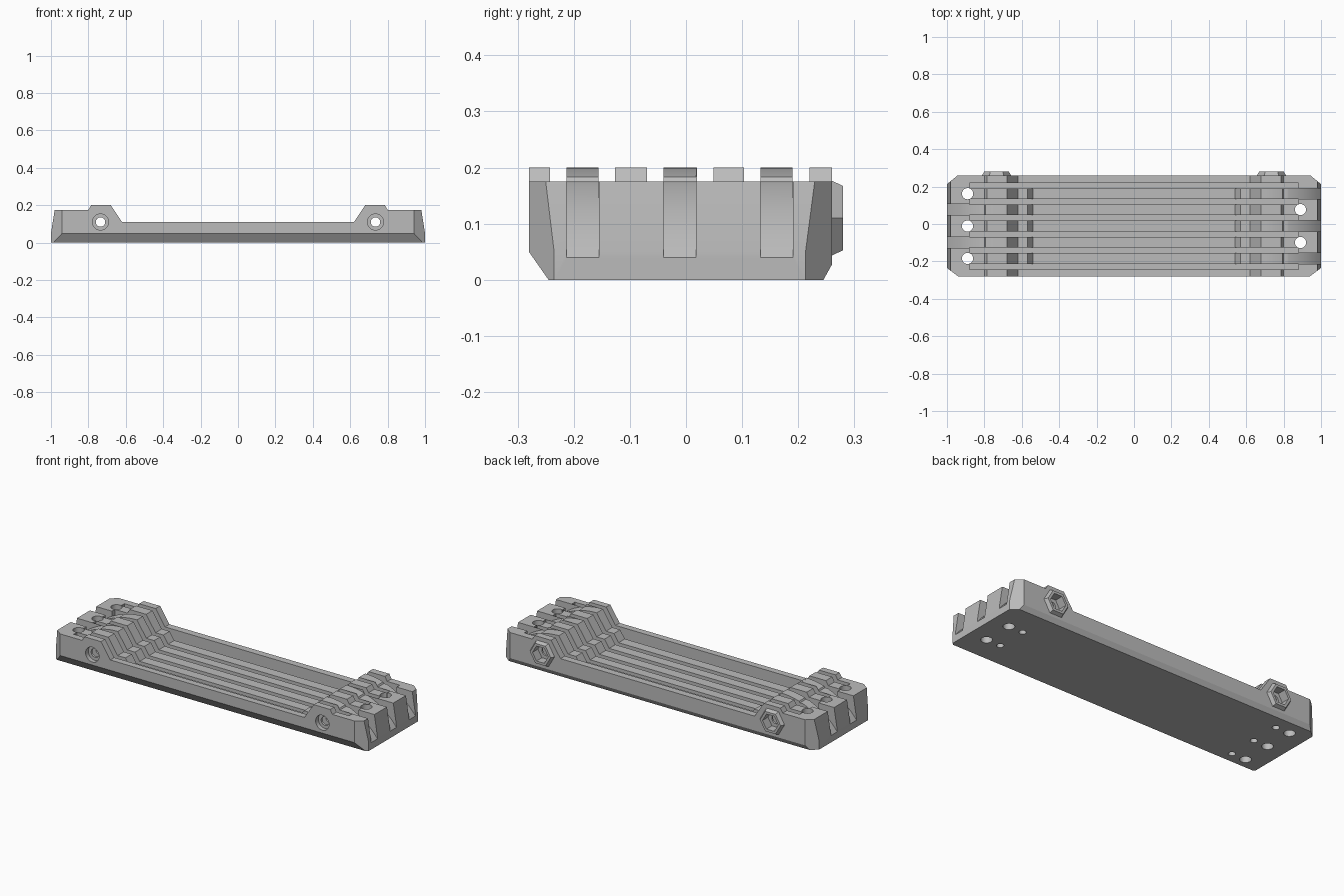
import bpy, bmesh, math
from mathutils import Vector, Matrix

if "Cube" in bpy.data.objects:
    bpy.data.objects.remove(bpy.data.objects["Cube"])

grey = bpy.data.materials.new("matte grey")
grey.use_nodes = True
COLOUR = (0.5, 0.5, 0.5, 1)
grey.diffuse_color = COLOUR
grey.node_tree.nodes["Principled BSDF"].inputs["Base Color"].default_value = COLOUR


def make(name, bm):
    bmesh.ops.recalc_face_normals(bm, faces=bm.faces[:])
    mesh = bpy.data.meshes.new(name)
    bm.to_mesh(mesh)
    bm.free()
    mesh.materials.append(grey)
    obj = bpy.data.objects.new(name, mesh)
    bpy.context.collection.objects.link(obj)
    return obj


def extrude(points, y0, y1):
    """Solid from an (x, z) outline, running from y0 to y1."""
    bm = bmesh.new()
    face = bm.faces.new([bm.verts.new((x, y0, z)) for x, z in points])
    new = bmesh.ops.extrude_face_region(bm, geom=[face])["geom"]
    verts = [g for g in new if isinstance(g, bmesh.types.BMVert)]
    bmesh.ops.translate(bm, verts=verts, vec=(0, y1 - y0, 0))
    return bm


def rod(centre, r1, r2, length, axis, sides=32):
    bm = bmesh.new()
    bmesh.ops.create_cone(bm, cap_ends=True, segments=sides, radius1=r1, radius2=r2, depth=length)
    turn = Matrix.Rotation(-math.pi / 2, 4, "X") if axis == "Y" else Matrix()
    bmesh.ops.transform(bm, verts=bm.verts[:], matrix=Matrix.Translation(centre) @ turn)
    return bm


def boolean(target, bm, operation="DIFFERENCE"):
    tool = make("cutter", bm)
    tool.hide_render = True
    mod = target.modifiers.new("cut", "BOOLEAN")
    mod.operation, mod.solver, mod.object = operation, "EXACT", tool
    bpy.context.view_layer.objects.active = target
    bpy.ops.object.modifier_apply(modifier=mod.name)
    bpy.data.objects.remove(tool)


def clip(bm, point, normal):
    bmesh.ops.bisect_plane(bm, geom=bm.verts[:] + bm.edges[:] + bm.faces[:],
                           plane_co=point, plane_no=normal, clear_outer=True)
    bmesh.ops.holes_fill(bm, edges=[e for e in bm.edges if e.is_boundary])


FRONT, BACK = -0.28, 0.26

# Body: side outline with a hump near each end
half = [(1, 0), (1, 0.05), (0.98, 0.175), (0.8, 0.175), (0.785, 0.2),
        (0.68, 0.2), (0.62, 0.11)]
bm = extrude(half + [(-x, z) for x, z in reversed(half)], FRONT, BACK)

# Slanted lower edges and cut corners
clip(bm, (0, FRONT, 0.05), (0, -0.05, -0.035))
clip(bm, (0, BACK, 0.027), (0, 0.027, -0.015))
for s in (-1, 1):
    clip(bm, (s, -0.235, 0), (s * 0.045, -0.06, 0))
    clip(bm, (s, 0.213, 0), (s * 0.045, 0.055, 0))
body = make("ribbed_mount_body", bm)

# Lowered floor between the humps
boolean(body, extrude([(-0.54, 0.065), (0.54, 0.065), (0.63, 0.2), (-0.63, 0.2)], -0.228, 0.205))

# Long grooves between the ribs
for y in (-0.228, -0.141, -0.055, 0.034, 0.118, 0.205):
    boolean(body, extrude([(-0.88, 0.045), (0.88, 0.045), (0.88, 0.3), (-0.88, 0.3)],
                          y - 0.0148, y + 0.0148))

# Curved end slots, three on the left end and two on the right
arc = []
for i in range(17):
    x = 0.69 + 0.31 * i / 16
    arc.append((x, -0.2 + math.sqrt(0.16 - (x - 0.68) ** 2)))
slot = arc + [(1.05, 0.04), (1.05, 0.3), (0.69, 0.3)]
odd_rows, even_rows = (-0.184, -0.011, 0.162), (-0.099, 0.077)
for side, slots, holes in ((1, odd_rows, even_rows), (-1, even_rows, odd_rows)):
    for y in slots:
        boolean(body, extrude([(side * x, z) for x, z in slot], y - 0.029, y + 0.029))
    # Screw holes through the solid ribs, with small blind holes below
    for y in holes:
        boolean(body, rod((side * 0.89, y, 0.1), 0.03, 0.03, 0.4, "Z"))
        boolean(body, rod((side * 0.8, y, 0), 0.019, 0.019, 0.06, "Z", 20))

# Cross bolts: hexagonal nut seats at the back, round recesses at the front
for side in (-1, 1):
    x, z = side * 0.735, 0.11
    boss = rod((x, BACK, z), 0.088, 0.066, 0.04, "Y", 6)
    bmesh.ops.rotate(boss, verts=boss.verts[:], cent=(x, BACK, z),
                     matrix=Matrix.Rotation(math.radians(30), 3, "Y"))
    boolean(body, boss, "UNION")
    pocket = rod((x, 0.27, z), 0.05, 0.05, 0.08, "Y", 6)
    bmesh.ops.rotate(pocket, verts=pocket.verts[:], cent=(x, 0.27, z),
                     matrix=Matrix.Rotation(math.radians(30), 3, "Y"))
    boolean(body, pocket)
    boolean(body, rod((x, FRONT, z), 0.043, 0.043, 0.05, "Y"))
    boolean(body, rod((x, 0, z), 0.025, 0.025, 0.8, "Y"))

for obj in bpy.context.selected_objects:
    obj.select_set(False)
body.select_set(True)
bpy.context.view_layer.objects.active = body
bpy.ops.object.shade_smooth_by_angle(angle=math.radians(25))
